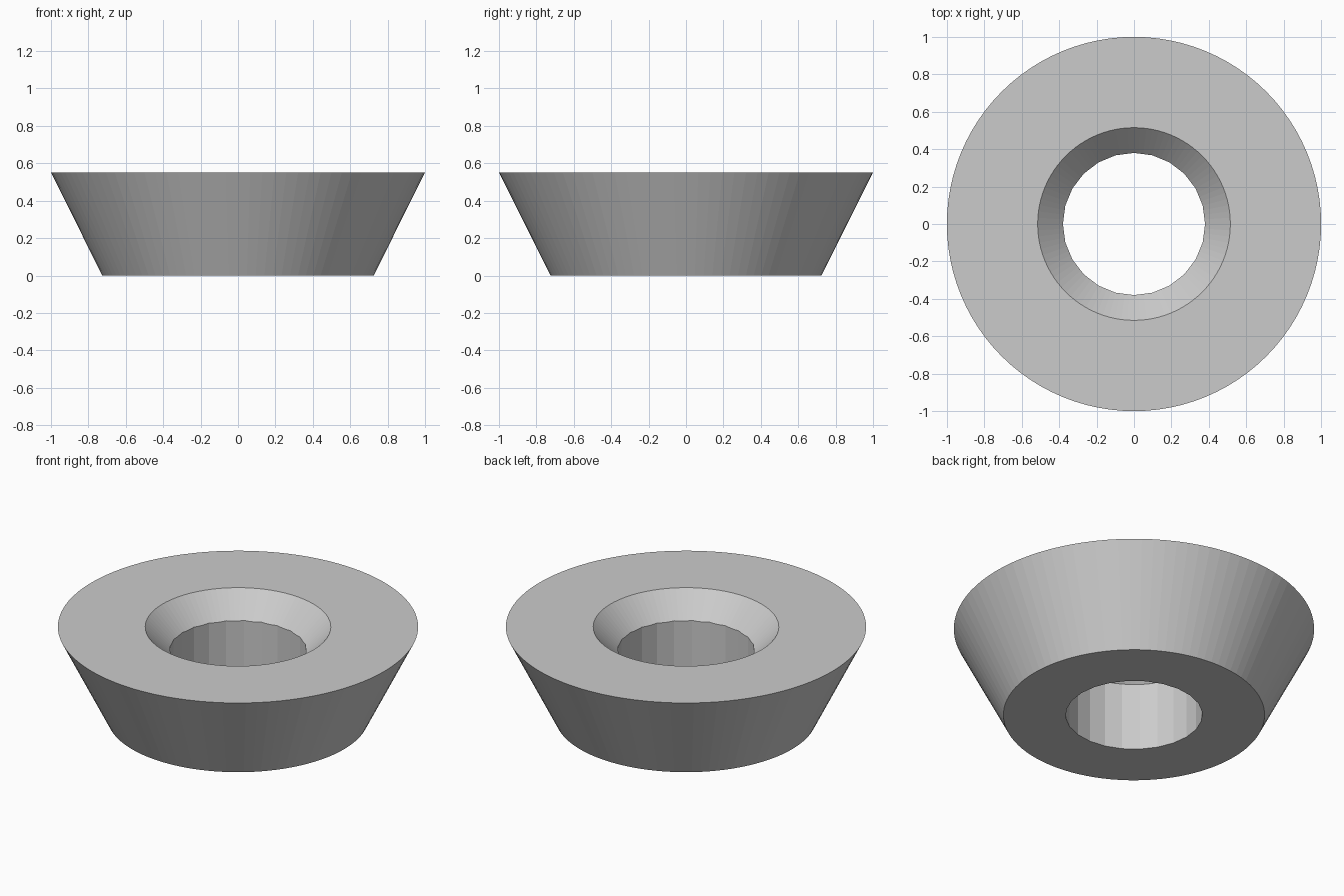
import bpy, bmesh, math

cube = bpy.data.objects.get("Cube")
if cube:
    bpy.data.objects.remove(cube)

SEGMENTS = 96       # steps around the ring
HOLE_SIDES = 24     # facets of the straight bore
HEIGHT = 0.552
R_TOP, R_BOTTOM = 1.0, 0.725
R_SINK, R_HOLE = 0.515, 0.38
SINK_DEPTH = 0.137

# Plain grey material
grey = bpy.data.materials.new("light grey")
grey.use_nodes = True
colour = (0.6, 0.6, 0.6, 1.0)
grey.diffuse_color = colour
grey.node_tree.nodes["Principled BSDF"].inputs["Base Color"].default_value = colour


def section(angle):
    """Closed (radius, height) profile; the bore follows a faceted circle."""
    step = 2 * math.pi / HOLE_SIDES
    r = R_HOLE * math.cos(step / 2) / math.cos(angle % step - step / 2)
    slope = SINK_DEPTH / (R_SINK - R_HOLE)
    return [(R_BOTTOM, 0), (R_TOP, HEIGHT), (R_SINK, HEIGHT),
            (r, HEIGHT - slope * (R_SINK - r)), (r, 0)]


# Tapered ring with a countersunk hole, swept around z
bm = bmesh.new()
rings = []
for i in range(SEGMENTS):
    a = 2 * math.pi * i / SEGMENTS
    rings.append([bm.verts.new((r * math.cos(a), r * math.sin(a), z))
                  for r, z in section(a)])
for i, ring in enumerate(rings):
    following = rings[(i + 1) % SEGMENTS]
    for j in range(len(ring)):
        k = (j + 1) % len(ring)
        bm.faces.new((ring[j], following[j], following[k], ring[k]))
bmesh.ops.recalc_face_normals(bm, faces=bm.faces)

mesh = bpy.data.meshes.new("countersunk_ring")
bm.to_mesh(mesh)
bm.free()
mesh.materials.append(grey)
ring_object = bpy.data.objects.new("countersunk_ring", mesh)
bpy.context.collection.objects.link(ring_object)
